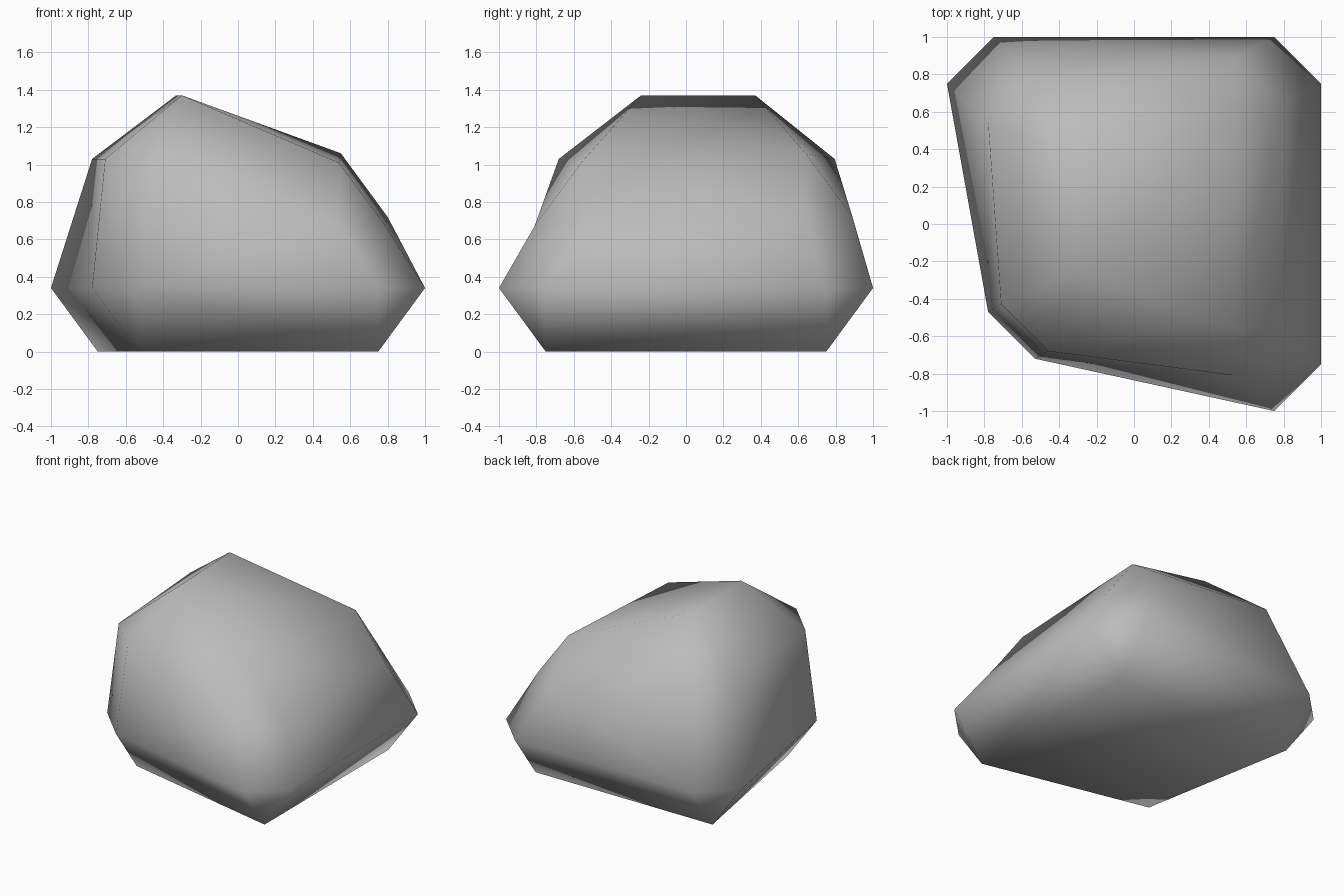
import bpy
import bmesh
from itertools import product

cube = bpy.data.objects.get("Cube")
if cube:
    bpy.data.objects.remove(cube, do_unlink=True)

# Chamfered block: each corner has an anchor, and one vertex pushed out per axis
CHAMFER = (0.25, 0.25, 0.34)
anchors = {
    (-1, -1, -1): (-0.53, -0.47, 0.34),
    (1, -1, -1): (0.75, -0.75, 0.34),
    (1, 1, -1): (0.75, 0.75, 0.34),
    (-1, 1, -1): (-0.75, 0.75, 0.34),
    (-1, -1, 1): (-0.46, -0.43, 1.03),
    (1, -1, 1): (0.54, -0.56, 0.67),
    (1, 1, 1): (0.55, 0.64, 0.72),
    (-1, 1, 1): (-0.53, 0.545, 1.03),
}
# The two peak vertices are drawn in towards each other
peaks = {(-1, -1, 1): (-0.30, -0.24), (-1, 1, 1): (-0.33, 0.37)}

bm = bmesh.new()
verts = {}
for corner, anchor in anchors.items():
    for axis in range(3):
        co = list(anchor)
        co[axis] += corner[axis] * CHAMFER[axis]
        if axis == 2 and corner in peaks:
            co[:2] = peaks[corner]
        verts[corner, axis] = bm.verts.new(co)


def corner_at(axis, side, b, sb, c, sc):
    key = [0, 0, 0]
    key[axis], key[b], key[c] = side, sb, sc
    return tuple(key)


for axis in range(3):
    b, c = (axis + 1) % 3, (axis + 2) % 3
    # Main faces
    for side in (-1, 1):
        loop = ((-1, -1), (1, -1), (1, 1), (-1, 1))
        bm.faces.new([verts[corner_at(axis, side, b, sb, c, sc), axis] for sb, sc in loop])
    # Chamfer faces running along this axis
    for sb, sc in product((-1, 1), repeat=2):
        low = corner_at(axis, -1, b, sb, c, sc)
        high = corner_at(axis, 1, b, sb, c, sc)
        bm.faces.new([verts[low, b], verts[high, b], verts[high, c], verts[low, c]])
# Corner triangles
for corner in anchors:
    bm.faces.new([verts[corner, axis] for axis in range(3)])

bmesh.ops.recalc_face_normals(bm, faces=bm.faces)
for face in bm.faces:
    face.smooth = True

mesh = bpy.data.meshes.new("rock")
bm.to_mesh(mesh)
bm.free()
rock = bpy.data.objects.new("rock", mesh)
bpy.context.collection.objects.link(rock)

# Stone colour
stone = bpy.data.materials.new("stone_grey")
stone.use_nodes = True
color = (0.5, 0.5, 0.5, 1)
stone.diffuse_color = color
stone.node_tree.nodes["Principled BSDF"].inputs["Base Color"].default_value = color
mesh.materials.append(stone)
